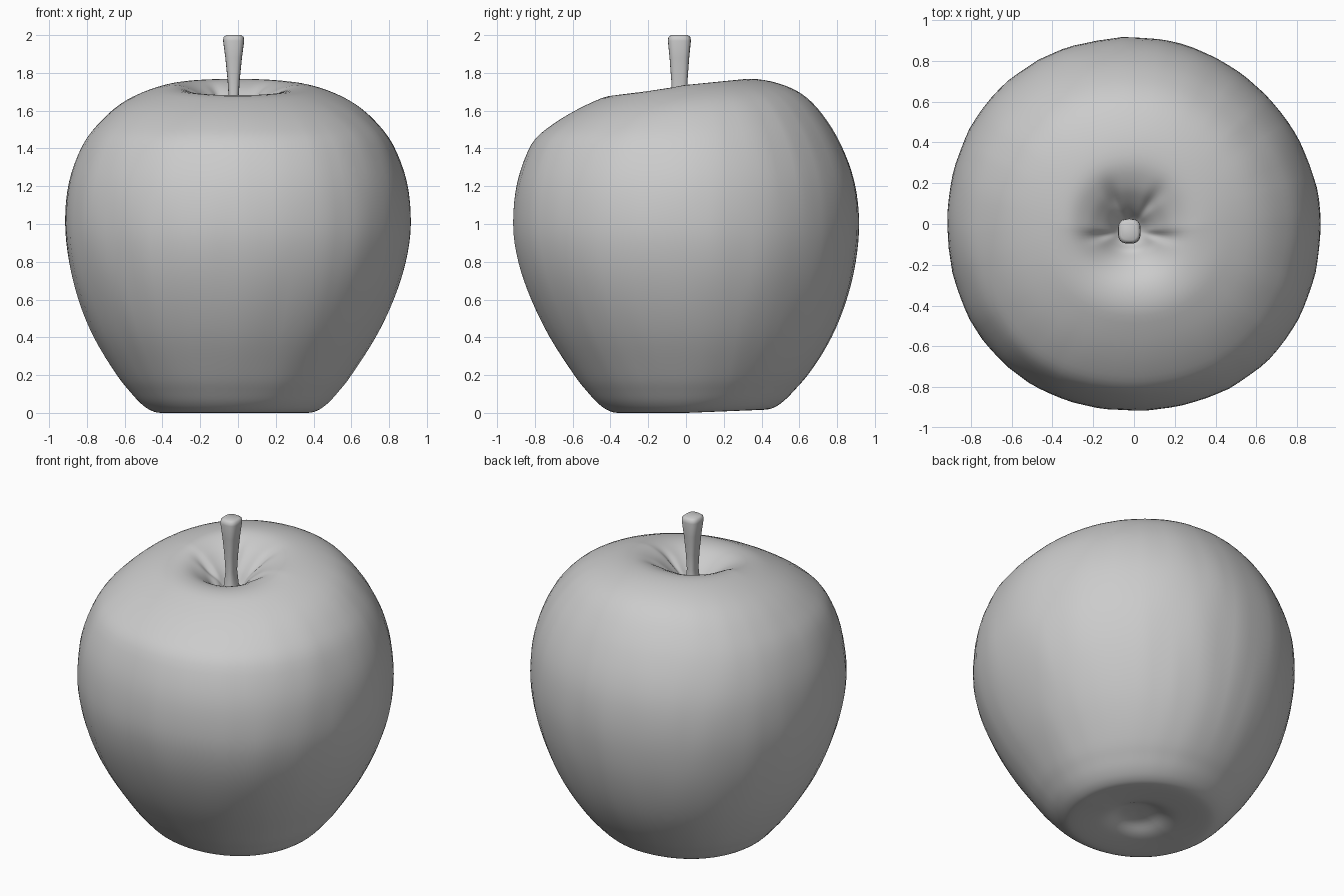
import bpy
import bmesh
from math import sin, cos, pi, exp, atan2
from mathutils import Vector, noise

default_cube = bpy.data.objects.get("Cube")
if default_cube:
    bpy.data.objects.remove(default_cube, do_unlink=True)


def make_material(name, colour):
    material = bpy.data.materials.new(name)
    material.use_nodes = True
    material.diffuse_color = colour
    material.node_tree.nodes["Principled BSDF"].inputs["Base Color"].default_value = colour
    return material


def smoothstep(low, high, value):
    t = min(max((value - low) / (high - low), 0), 1)
    return t * t * (3 - 2 * t)


def smooth_profile(points, steps):
    """Catmull-Rom curve through the profile points."""
    points = [Vector(p) for p in points]
    padded = [points[0]] + points + [points[-1]]
    curve = []
    for a, b, c, d in zip(padded, padded[1:], padded[2:], padded[3:]):
        for i in range(steps):
            t = i / steps
            curve.append((b * 2 + (c - a) * t + (a * 2 - b * 5 + c * 4 - d) * t ** 2
                          + (b * 3 - a - c * 3 + d) * t ** 3) / 2)
    return curve + [points[-1]]


def loft(name, rings, material):
    """Skin a stack of closed rings and close both ends."""
    bm = bmesh.new()
    rows = [[bm.verts.new(p) for p in ring] for ring in rings]
    count = len(rows[0])
    for lower, upper in zip(rows, rows[1:]):
        for i in range(count):
            j = (i + 1) % count
            bm.faces.new((lower[i], lower[j], upper[j], upper[i]))
    bm.faces.new(list(reversed(rows[0])))
    bm.faces.new(rows[-1])
    mesh = bpy.data.meshes.new(name)
    bm.to_mesh(mesh)
    bm.free()
    mesh.materials.append(material)
    mesh.shade_smooth()
    obj = bpy.data.objects.new(name, mesh)
    bpy.context.collection.objects.link(obj)
    return obj


grey = make_material("plain grey", (0.6, 0.6, 0.6, 1))

# Fruit outline as (radius, height), from the base dimple to the stem pit
PROFILE = [
    (0.005, 0.07), (0.1, 0.06), (0.18, 0.025), (0.25, 0.01), (0.38, 0), (0.44, 0.012),
    (0.495, 0.05), (0.55, 0.11), (0.62, 0.2), (0.745, 0.4), (0.835, 0.6), (0.893, 0.8),
    (0.915, 1), (0.893, 1.22), (0.82, 1.42), (0.72, 1.55), (0.6, 1.645), (0.45, 1.71),
    (0.32, 1.735), (0.22, 1.705), (0.15, 1.655), (0.1, 1.605), (0.06, 1.55),
    (0.03, 1.53), (0.005, 1.53),
]
# Directions of the creases that run out of the pit
CREASES = [pi * turn for turn in (-0.06, 0.3, 0.65, 1.06)]


def fruit_point(radius, height, angle):
    front = max(-sin(angle), 0)
    pit = smoothstep(0.45, 0.15, radius) if height > 1 else 0
    # The front lip of the pit sits closer to the stem and lower
    r = radius * (1 - 0.25 * front * pit)
    # Slightly squared section, flatter at the back left
    corner = sin(2 * angle) ** 2
    r *= 1 + corner * (-0.012 if 0 < angle < pi / 2 else 0.022)
    x, y, z = r * cos(angle), r * sin(angle), height
    z -= 0.075 * front * pit * smoothstep(0.04, 0.15, radius)
    # Lean of the shoulders, fuller back and lopsided base
    z += 0.1 * y * smoothstep(1.4, 1.72, height) if not pit else 0.1 * y
    low = smoothstep(1, 0.2, height)
    y += 0.03 * low * smoothstep(0, 0.4, radius)
    x -= 0.02 * low
    z += 0.04 * max(y, 0) * smoothstep(0.3, 0, height)
    # The pit is centred on the stem
    x -= 0.02 * pit
    y -= 0.03 * pit
    # Pit creases
    if pit:
        groove = 0
        for crease in CREASES:
            gap = atan2(sin(angle - crease), cos(angle - crease))
            groove += exp(-(gap / 0.16) ** 2)
        z -= 0.022 * groove * exp(-((radius - 0.17) / 0.07) ** 2)
    # Faint vertical ripples in the skin
    spot = Vector((9 * cos(angle), 9 * sin(angle), 2 * height))
    ripple = 1 + 0.005 * noise.noise(spot) * smoothstep(0.4, 0.7, radius)
    return Vector((x * ripple, y * ripple, max(z, 0)))


SEGMENTS = 96
fruit_rings = [[fruit_point(p.x, p.y, 2 * pi * i / SEGMENTS) for i in range(SEGMENTS)]
               for p in smooth_profile(PROFILE, 4)]
loft("fruit", fruit_rings, grey)

# Stem rings as (height, half width, half depth)
STEM = [
    (1.5, 0.06, 0.065), (1.57, 0.036, 0.045), (1.66, 0.026, 0.038), (1.76, 0.032, 0.043),
    (1.88, 0.044, 0.052), (1.97, 0.056, 0.061), (1.99, 0.053, 0.058), (2, 0.04, 0.044),
]


def squarish(value):
    return (1 if value > 0 else -1) * abs(value) ** 0.7


def stem_ring(height, width, depth, sides=24):
    return [Vector((-0.023 + width * squarish(cos(2 * pi * i / sides)),
                    -0.035 + depth * squarish(sin(2 * pi * i / sides)), height))
            for i in range(sides)]


loft("stem", [stem_ring(*row) for row in STEM], grey)
